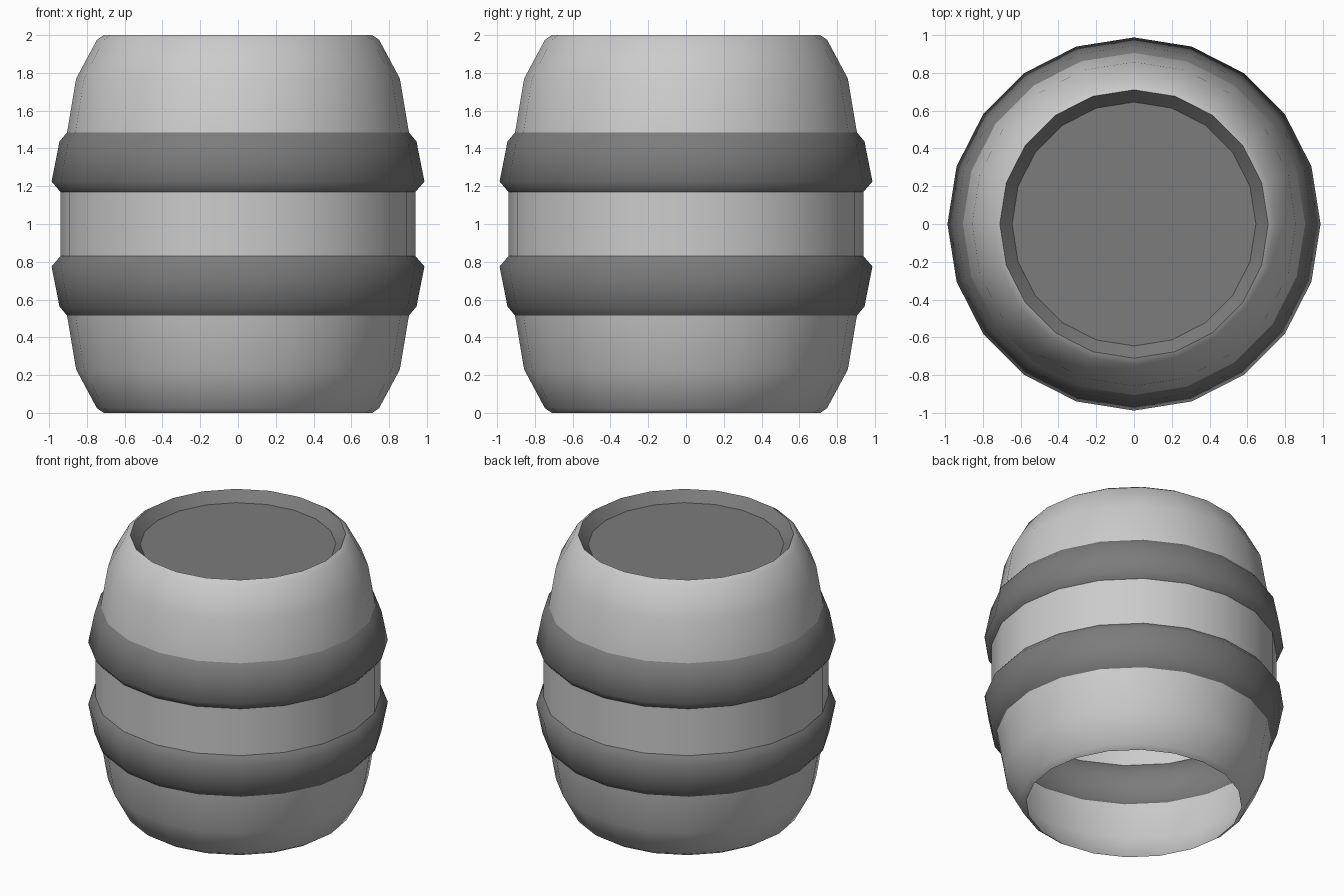
import bpy, bmesh
from math import cos, sin, pi, radians

if "Cube" in bpy.data.objects:
    bpy.data.objects.remove(bpy.data.objects["Cube"])

SIDES = 20

dark = bpy.data.materials.new("dark_grey")
dark.diffuse_color = (0.2, 0.2, 0.2, 1)
dark.use_nodes = True
dark.node_tree.nodes["Principled BSDF"].inputs["Base Color"].default_value = dark.diffuse_color


def lathe(name, profile, cap=False, mat=None, angle=60):
    """Spin a bottom-to-top (radius, z) profile about z; cap fills the last ring."""
    bm = bmesh.new()
    rings = [[bm.verts.new((r * cos(2 * pi * i / SIDES), r * sin(2 * pi * i / SIDES), z))
              for i in range(SIDES)] for r, z in profile]
    for a, b in zip(rings, rings[1:]):
        for i in range(SIDES):
            j = (i + 1) % SIDES
            bm.faces.new((a[i], a[j], b[j], b[i]))
    if cap:
        bm.faces.new(rings[-1])
    me = bpy.data.meshes.new(name)
    bm.to_mesh(me)
    bm.free()
    ob = bpy.data.objects.new(name, me)
    bpy.context.collection.objects.link(ob)
    if mat:
        me.materials.append(mat)
    bpy.ops.object.select_all(action='DESELECT')
    ob.select_set(True)
    bpy.context.view_layer.objects.active = ob
    bpy.ops.object.shade_smooth_by_angle(angle=radians(angle))
    return ob


def flip(profile):
    """Mirror a profile about the barrel's mid height."""
    return [(r, 2 - z) for r, z in reversed(profile)]


# Wooden body sections: open bottom, middle belly, tapered top
lower = [(0.71, 0.0), (0.747, 0.025), (0.857, 0.23), (0.905, 0.515)]
lathe("lower_staves", lower)
lathe("middle_staves", [(0.94, 0.83), (0.94, 1.17)])
lathe("upper_staves", flip(lower))

# Two raised hoops
hoop = [(0.905, 0.515), (0.945, 0.563), (0.987, 0.775), (0.94, 0.83)]
lathe("lower_hoop", hoop, mat=dark)
lathe("upper_hoop", flip(hoop), mat=dark)

# Recessed lid with its sloping inner rim
lathe("lid", [(0.71, 2.0), (0.645, 1.93)], cap=True, mat=dark, angle=30)
